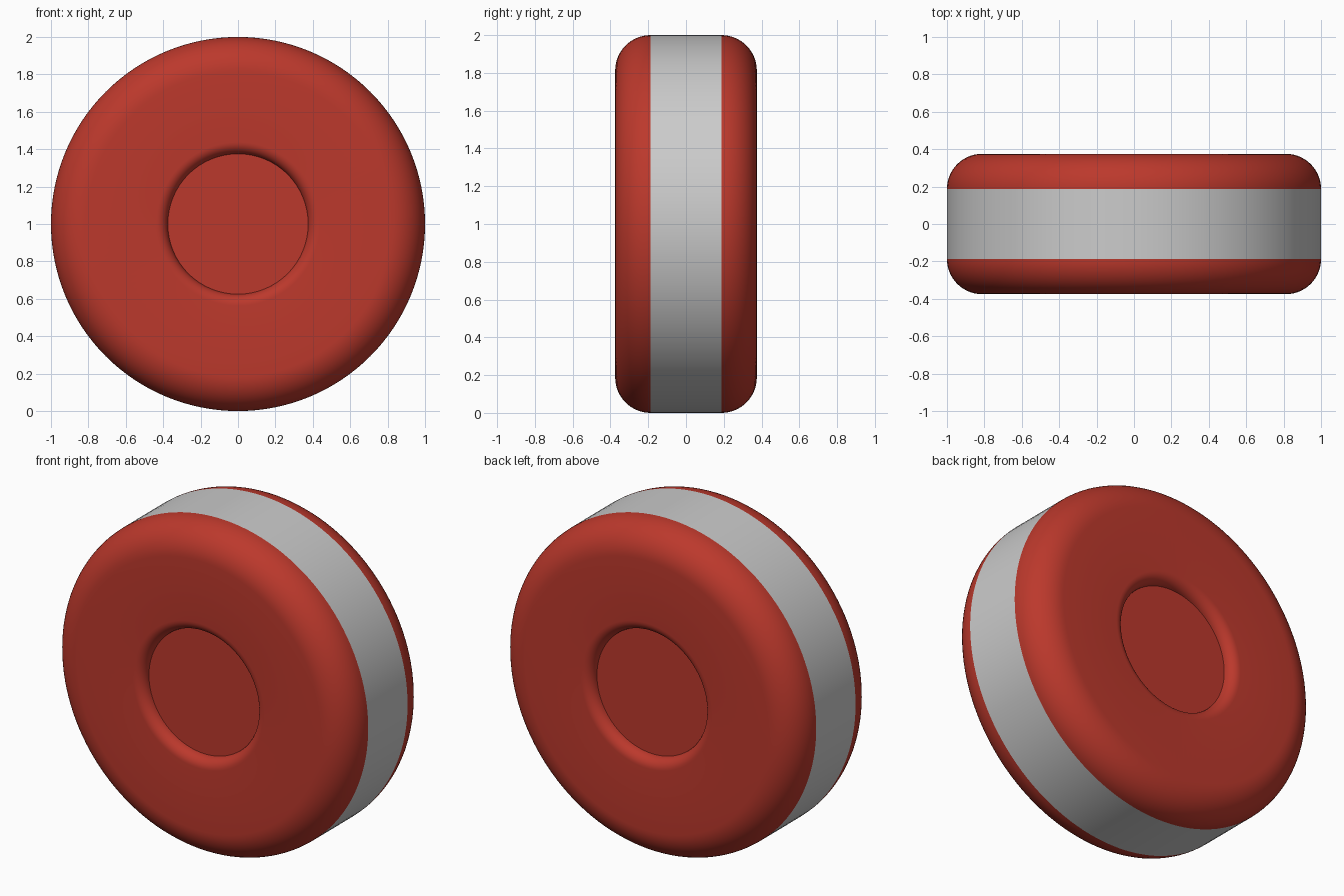
import bpy, bmesh
from math import sin, cos, pi, radians

if "Cube" in bpy.data.objects:
    bpy.data.objects.remove(bpy.data.objects["Cube"])

SEG = 128

red = bpy.data.materials.new("red_rubber")
red.diffuse_color = (0.5, 0.04, 0.025, 1)
red.use_nodes = True
red.node_tree.nodes["Principled BSDF"].inputs["Base Color"].default_value = red.diffuse_color


def lathe(name, profile, cap=None, mat=None):
    """Revolve (radius, y) points around the y axis at z = 1."""
    bm = bmesh.new()
    rings = [[bm.verts.new((r * cos(2 * pi * i / SEG), y, 1 + r * sin(2 * pi * i / SEG)))
              for i in range(SEG)] for r, y in profile]
    for a, b in zip(rings, rings[1:]):
        for i in range(SEG):
            j = (i + 1) % SEG
            bm.faces.new((a[i], b[i], b[j], a[j]))
    if cap == "first":
        bm.faces.new(rings[0])
    elif cap == "last":
        bm.faces.new(rings[-1][::-1])
    mesh = bpy.data.meshes.new(name)
    bm.to_mesh(mesh)
    bm.free()
    obj = bpy.data.objects.new(name, mesh)
    bpy.context.collection.objects.link(obj)
    if mat:
        mesh.materials.append(mat)
    bpy.ops.object.select_all(action='DESELECT')
    obj.select_set(True)
    bpy.context.view_layer.objects.active = obj
    bpy.ops.object.shade_smooth_by_angle(angle=radians(35))
    return obj


def arc(cr, cy, rad, start, end, n):
    return [(cr + rad * cos(radians(start + (end - start) * k / n)),
             cy + rad * sin(radians(start + (end - start) * k / n))) for k in range(n + 1)]


# Side profile: recessed hub floor, rounded hub lip, flat face, rounded shoulder
lip = arc(0.4375, -0.3125, 0.0625, 180, 270, 8)
shoulder = arc(0.8125, -0.1875, 0.1875, -90, 0, 14)
side = lip + shoulder

# Front and back red sides
lathe("front_side", side, "first", red)
lathe("back_side", [(r, -y) for r, y in reversed(side)], "last", red)

# Grey tread band
lathe("tread_band", [(1, -0.1875), (1, 0.1875)])
